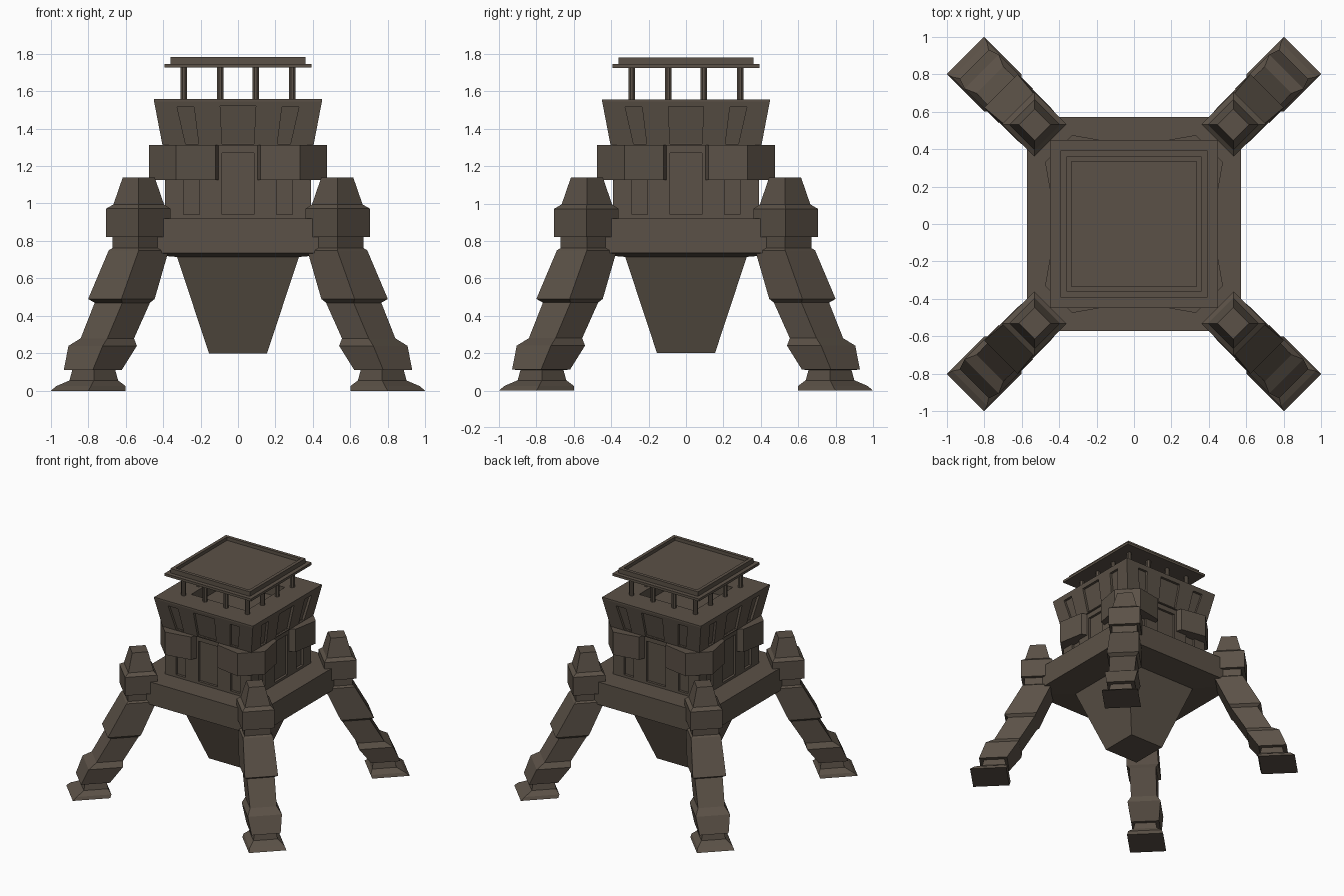
import bpy, bmesh, math
from mathutils import Matrix

if "Cube" in bpy.data.objects:
    bpy.data.objects.remove(bpy.data.objects["Cube"])

mat = bpy.data.materials.new("weathered brown")
mat.diffuse_color = (0.105, 0.083, 0.063, 1)
mat.use_nodes = True
mat.node_tree.nodes["Principled BSDF"].inputs["Base Color"].default_value = mat.diffuse_color


def square(h):
    return [(-h, -h), (h, -h), (h, h), (-h, h)]


def loft(bm, rings):
    """Skin a stack of (z, [(x, y), ...]) rings and cap both ends."""
    vs = [[bm.verts.new((x, y, z)) for x, y in pts] for z, pts in rings]
    n = len(vs[0])
    for a, b in zip(vs, vs[1:]):
        for i in range(n):
            j = (i + 1) % n
            bm.faces.new((a[i], a[j], b[j], b[i]))
    bm.faces.new(vs[0][::-1])
    bm.faces.new(vs[-1])


def finish(bm, name, turns=1):
    """Repeat around z in quarter turns and make the object."""
    geom = bm.verts[:] + bm.edges[:] + bm.faces[:]
    for k in range(1, turns):
        new = bmesh.ops.duplicate(bm, geom=geom)["geom"]
        bmesh.ops.rotate(bm, verts=[v for v in new if isinstance(v, bmesh.types.BMVert)],
                         cent=(0, 0, 0), matrix=Matrix.Rotation(k * math.pi / 2, 3, 'Z'))
    bmesh.ops.recalc_face_normals(bm, faces=bm.faces)
    me = bpy.data.meshes.new(name)
    bm.to_mesh(me)
    bm.free()
    me.materials.append(mat)
    ob = bpy.data.objects.new(name, me)
    bpy.context.collection.objects.link(ob)
    return ob


def stack(name, levels):
    bm = bmesh.new()
    loft(bm, [(z, square(h)) for z, h in levels])
    return finish(bm, name)


def recess(target, panels, face, depth=0.02):
    """Cut panels (z0, x0, x1, z1, x2, x3) into the four walls lying at face(z)."""
    bm = bmesh.new()
    for z0, a, b, z1, c, d in panels:
        def ring(z, l, r):
            y = -face(z)
            return z, [(l, y - 0.05), (r, y - 0.05), (r, y + depth), (l, y + depth)]
        loft(bm, [ring(z0, a, b), ring(z1, c, d)])
    cutter = finish(bm, "panel_cutter", 4)
    cutter.hide_render = True
    mod = target.modifiers.new("panels", 'BOOLEAN')
    mod.object, mod.operation, mod.solver = cutter, 'DIFFERENCE', 'EXACT'
    bpy.context.view_layer.objects.active = target
    bpy.ops.object.modifier_apply(modifier=mod.name)
    bpy.data.objects.remove(cutter)


# Hopper and platform
stack("hopper", [(0.20, 0.155), (0.73, 0.33)])
stack("platform", [(0.715, 0.33), (0.735, 0.57), (0.92, 0.57)])

# Main body with recessed panels
body = stack("body", [(0.91, 0.39), (1.32, 0.39)])
recess(body, [(0.94, -0.085, 0.085, 1.27, -0.085, 0.085),
              (0.94, -0.29, -0.205, 1.20, -0.29, -0.205),
              (0.94, 0.205, 0.29, 1.20, 0.205, 0.29)], lambda z: 0.39)

# Faceted armour blocks on the body corners
bm = bmesh.new()
outline = [(.10, .38), (.12, .437), (.33, .475), (.475, .33), (.437, .12), (.38, .10)]
loft(bm, [(1.125, outline), (1.312, outline)])
finish(bm, "corner_blocks", 4)

# Flared cabin with sunken deck and recessed windows
cabin = stack("cabin", [(1.31, 0.403), (1.545, 0.448), (1.557, 0.448), (1.557, 0.25), (1.46, 0.25)])
recess(cabin, [(1.318, -0.085, 0.085, 1.52, -0.095, 0.095),
               (1.318, -0.28, -0.21, 1.515, -0.325, -0.235),
               (1.318, 0.21, 0.28, 1.515, 0.235, 0.325)],
       lambda z: 0.403 + (z - 1.31) * 0.045 / 0.235)

# Roof posts
bm = bmesh.new()
for x in (-0.29, -0.095, 0.095):
    pts = [(x + 0.019 * math.cos(math.pi * (i + .5) / 4),
            -0.29 + 0.019 * math.sin(math.pi * (i + .5) / 4)) for i in range(8)]
    loft(bm, [(1.55, pts), (1.73, pts)])
finish(bm, "roof_posts", 4)

# Roof with raised rim
stack("roof", [(1.725, .393), (1.745, .393), (1.745, .36), (1.782, .36), (1.782, .333), (1.755, .333)])

# Legs: diagonal square sections given as (z, outer x, inner x)
leg = [(0, 1.0, .60), (.025, .97, .60), (.055, .90, .64), (.11, .885, .655),
       (.112, .93, .62), (.24, .905, .54), (.28, .84, .555), (.47, .765, .47),
       (.49, .80, .445), (.75, .69, .37), (.762, .67, .39), (.82, .67, .39),
       (.822, .705, .36), (.972, .705, .36), (.995, .665, .395), (1.14, .615, .445)]
bm = bmesh.new()
rings = []
for z, o, i in leg:
    c, h = (o + i) / 2, (o - i) / 2
    rings.append((z, [(c + h, c), (c, c + h), (c - h, c), (c, c - h)]))
loft(bm, rings)
finish(bm, "legs", 4)
